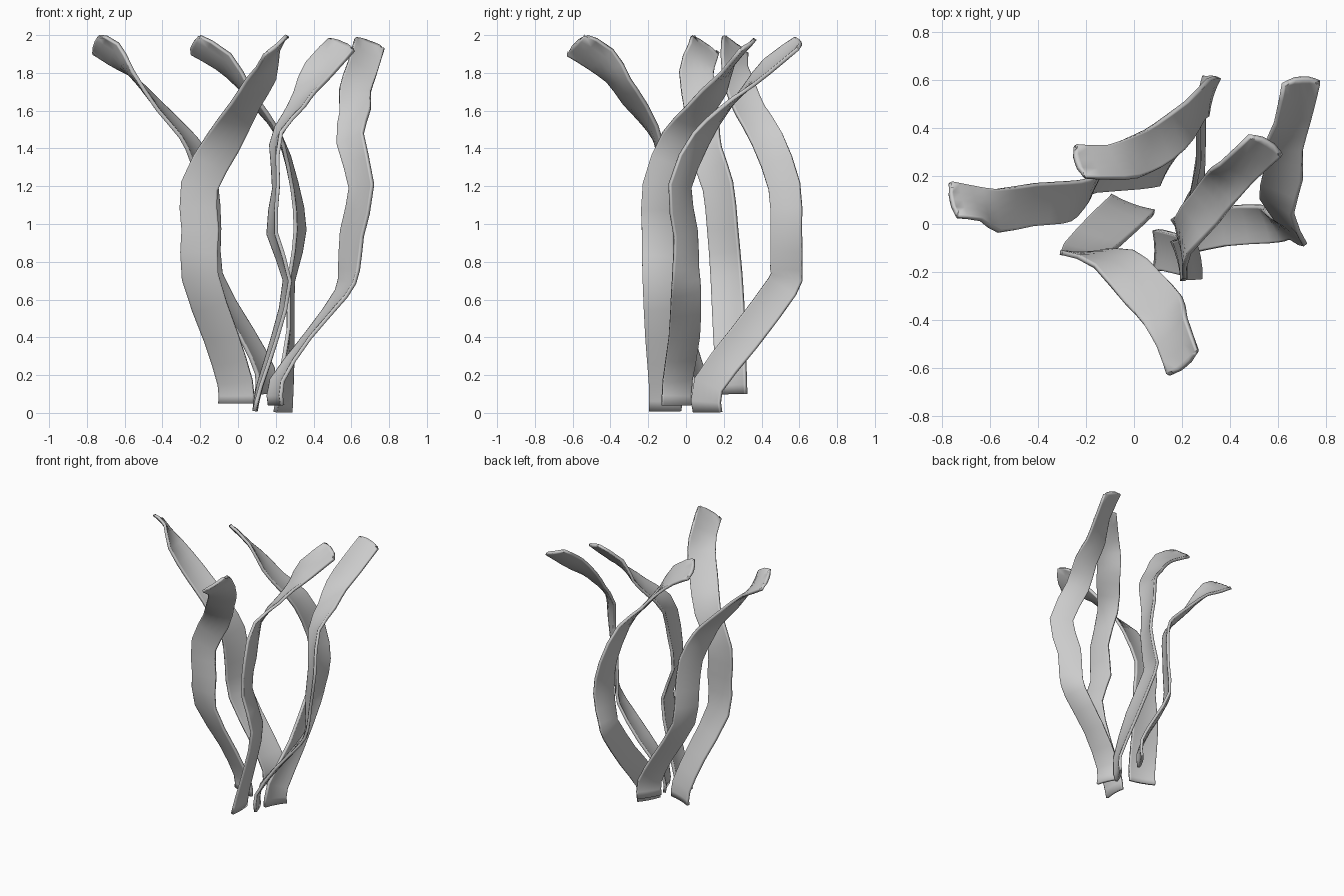
import bpy, math
from mathutils import Vector

if "Cube" in bpy.data.objects:
    bpy.data.objects.remove(bpy.data.objects["Cube"])

THICK = 0.02


def catmull(p0, p1, p2, p3, t):
    return tuple(0.5 * (2 * b + (c - a) * t + (2 * a - 5 * b + 4 * c - d) * t * t
                        + (3 * b - a - 3 * c + d) * t ** 3)
                 for a, b, c, d in zip(p0, p1, p2, p3))


def blade(name, width, twist, stations):
    """Ribbon along stations (x, y, z, azimuth of its left edge in degrees);
    the last stations roll by up to twist degrees."""
    n = len(stations)
    roll = {n - 3: 0.2, n - 2: 0.85, n - 1: 0.8}
    st = [s + (roll.get(i, 0) * twist,) for i, s in enumerate(stations)]
    # one smoothed station between each pair
    rows = []
    for i in range(n - 1):
        q = (st[max(i - 1, 0)], st[i], st[i + 1], st[min(i + 2, n - 1)])
        rows.append(st[i])
        rows.append(catmull(*q, 0.5))
    rows += [catmull(*q, 0.85), st[-1]]
    n = len(rows)
    pts = [Vector(r[:3]) for r in rows]
    verts, faces = [], []
    cols = (-1, -0.9, -0.45, 0, 0.45, 0.9, 1)
    for i, r in enumerate(rows):
        t = (pts[min(i + 1, n - 1)] - pts[max(i - 1, 0)]).normalized()
        if i == 0:
            t = Vector((0, 0, 1))
        az, k = math.radians(r[3]), math.radians(r[4])
        left = Vector((math.cos(az), math.sin(az), 0))
        left = (left - t * left.dot(t)).normalized()
        up = t.cross(left)
        across = left * math.cos(k) + up * math.sin(k)
        normal = t.cross(across)
        half = width / 2 * (0.78 if i == n - 1 else 1)
        for c in cols:
            # shallow trough along the middle, rounded corners at the tip
            p = pts[i] + across * c * half + normal * 0.009 * (c * c - 0.5)
            if i == n - 1:
                p -= t * 0.015 * abs(c) ** 4
            p.z = min(max(p.z, THICK * 0.2), 2 - THICK * 0.3)
            verts.append(p)
    m = len(cols)
    for i in range(n - 1):
        for j in range(m - 1):
            q = i * m + j
            faces.append((q, q + 1, q + m + 1, q + m))
    mesh = bpy.data.meshes.new(name)
    mesh.from_pydata(verts, [], faces)
    mesh.update()
    ob = bpy.data.objects.new(name, mesh)
    bpy.context.collection.objects.link(ob)
    s = ob.modifiers.new("thickness", 'SOLIDIFY')
    s.thickness = THICK
    s.offset = 0
    bpy.ops.object.select_all(action='DESELECT')
    ob.select_set(True)
    bpy.context.view_layer.objects.active = ob
    bpy.ops.object.modifier_apply(modifier="thickness")
    bpy.ops.object.shade_smooth()
    return ob


# blade leaning to the left
blade("left_blade", 0.18, 45, [
    (.14, .245, .10, -122), (.14, .24, .22, -122), (.04, .23, .42, -118),
    (-.13, .215, .72, -118), (-.145, .195, .97, -120), (-.16, .17, 1.20, -120),
    (-.22, .11, 1.37, -118), (-.29, .09, 1.48, -112), (-.42, .08, 1.62, -105),
    (-.57, .055, 1.80, -92), (-.66, .085, 1.90, -90), (-.76, .10, 1.955, -92)])

# blade bowing out to the back, tip folding over to the left
blade("back_blade", 0.17, 42, [
    (.235, .115, .0, -120), (.25, .12, .15, -112), (.275, .31, .40, -97),
    (.275, .51, .67, -97), (.29, .53, .76, -100), (.325, .53, .97, -107),
    (.295, .52, 1.20, -100), (.225, .43, 1.45, -92), (.12, .34, 1.60, -78),
    (.03, .29, 1.72, -82), (-.08, .255, 1.86, -88), (-.24, .26, 1.955, -80)])

# blade leaning to the front
blade("front_blade", 0.195, 38, [
    (-.01, .08, .05, -20), (-.015, .07, .16, -20), (-.09, .0, .40, -18),
    (-.20, -.11, .72, -8), (-.20, -.125, .97, 0), (-.205, -.12, 1.20, 2),
    (-.08, -.15, 1.43, 8), (.04, -.27, 1.63, 35), (.12, -.36, 1.76, 30),
    (.16, -.45, 1.87, 32), (.21, -.59, 1.955, 38)])

# blade near the middle, tip leaning to the back right
blade("middle_blade", 0.17, 38, [
    (.09, -.11, .01, 90), (.12, -.11, .15, 95), (.20, -.13, .40, 98),
    (.265, -.145, .70, 100), (.185, -.15, .95, 105), (.205, -.145, 1.20, 97),
    (.205, -.05, 1.45, 102), (.30, .07, 1.60, 115), (.36, .15, 1.70, 120),
    (.43, .22, 1.82, 128), (.56, .34, 1.96, 125)])

# blade bowing out to the right
blade("right_blade", 0.165, 32, [
    (.205, -.05, .04, 115), (.21, -.045, .17, 113), (.37, -.01, .40, 103),
    (.55, .0, .63, 115), (.59, .0, .76, 128), (.605, .0, .95, 135),
    (.655, -.03, 1.20, 138), (.595, .08, 1.45, 142), (.62, .20, 1.60, 162),
    (.62, .31, 1.71, 178), (.66, .43, 1.83, 175), (.70, .605, 1.965, 167)])
